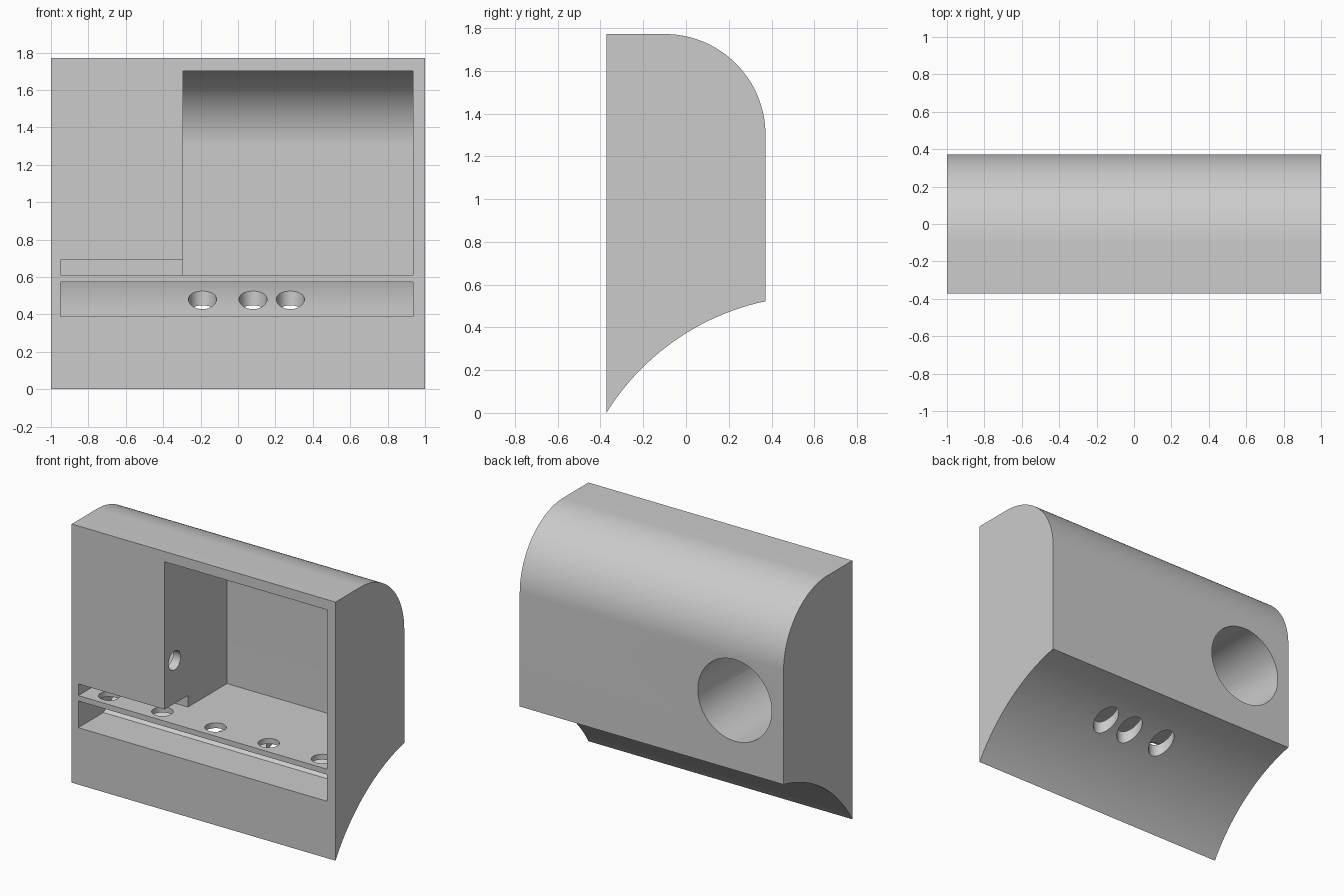
import bpy, bmesh, math
from mathutils import Matrix, Vector

cube = bpy.data.objects.get("Cube")
if cube:
    bpy.data.objects.remove(cube, do_unlink=True)

grey = bpy.data.materials.new("plain_grey")
grey.use_nodes = True
grey.diffuse_color = (0.6, 0.6, 0.6, 1)
grey.node_tree.nodes["Principled BSDF"].inputs["Base Color"].default_value = (0.6, 0.6, 0.6, 1)

FRONT, BACK = -0.372, 0.372
WALL = 0.07
TOP_ARC = (-0.1, 1.3)        # centre of the rounded upper back (y, z)
TOP_RADIUS = BACK + 0.1
LOW_ARC = (0.614, -0.614)    # centre of the hollow underside
LOW_RADIUS = 1.162


def make_object(name, bm):
    bmesh.ops.recalc_face_normals(bm, faces=bm.faces)
    mesh = bpy.data.meshes.new(name)
    bm.to_mesh(mesh)
    bm.free()
    mesh.materials.append(grey)
    obj = bpy.data.objects.new(name, mesh)
    bpy.context.collection.objects.link(obj)
    return obj


def extrude_profile(name, points, x0, x1):
    """Sweep a (y, z) outline from x0 to x1."""
    bm = bmesh.new()
    face = bm.faces.new([bm.verts.new((x0, y, z)) for y, z in points])
    new = bmesh.ops.extrude_face_region(bm, geom=[face])["geom"]
    bmesh.ops.translate(bm, verts=[v for v in new if isinstance(v, bmesh.types.BMVert)],
                        vec=(x1 - x0, 0, 0))
    return make_object(name, bm)


def cylinder(name, centre, radius, length, axis, stretch=1.0):
    bm = bmesh.new()
    bmesh.ops.create_cone(bm, cap_ends=True, segments=48, radius1=radius,
                          radius2=radius, depth=length)
    turn = Vector((0, 0, 1)).rotation_difference(Vector(axis)).to_matrix().to_4x4()
    bm.transform(Matrix.Translation(centre) @ turn @ Matrix.Diagonal((1, stretch, 1, 1)))
    return make_object(name, bm)


def top_curve(radius, steps=32):
    """Quarter round from the back wall up to the top."""
    return [(TOP_ARC[0] + radius * math.cos(a), TOP_ARC[1] + radius * math.sin(a))
            for a in (math.pi / 2 * i / steps for i in range(steps + 1))]


def low_curve(radius, z0, z1, steps=24):
    """Underside arc between two heights, rising towards the back."""
    a0, a1 = (math.pi - math.asin((z - LOW_ARC[1]) / radius) for z in (z0, z1))
    angles = [a0 + (a1 - a0) * i / steps for i in range(steps + 1)]
    return [(LOW_ARC[0] + radius * math.cos(a), LOW_ARC[1] + radius * math.sin(a))
            for a in angles]


def box_outline(y0, y1, z0, z1):
    return [(y0, z0), (y1, z0), (y1, z1), (y0, z1)]


# Main housing
top_z = TOP_ARC[1] + TOP_RADIUS
underside = low_curve(LOW_RADIUS, 0, 0.522)
underside[0], underside[-1] = (FRONT, 0), (BACK, 0.522)
housing = extrude_profile("housing", underside + top_curve(TOP_RADIUS) + [(FRONT, top_z)], -1, 1)

# Open compartment with a rounded inner back
open_y = FRONT - 0.1
inner = top_curve(TOP_RADIUS - WALL)
compartment = [(open_y, 0.61), (BACK - WALL, 0.61)] + inner + [(open_y, inner[-1][1])]
cutters = [extrude_profile("compartment_cutter", compartment, -0.295, 0.935)]

# Shallow shelf slot beside the compartment
cutters.append(extrude_profile("shelf_slot_cutter", box_outline(open_y, -0.12, 0.61, 0.69),
                               -0.95, -0.2))

# Lower chamber whose floor follows the underside
chamber = [(open_y, 0.39)] + low_curve(LOW_RADIUS + WALL, 0.39, 0.573) + [(open_y, 0.573)]
cutters.append(extrude_profile("chamber_cutter", chamber, -0.95, 0.935))

# Large blind bore in the back and the cable hole joining it to the compartment
bore_floor = FRONT + WALL
cutters.append(cylinder("bore_cutter", (-0.63, (bore_floor + 0.5) / 2, 1.0), 0.28,
                        0.5 - bore_floor, (0, 1, 0)))
cutters.append(cylinder("cable_hole_cutter", (-0.36, -0.265, 0.985), 0.065, 0.3, (1, 0, 0)))

# Row of round holes through the shelf
for i in range(5):
    cutters.append(cylinder("shelf_hole_cutter", (-0.79 + 0.403 * i, -0.265, 0.59),
                            0.067, 0.12, (0, 0, 1)))

# Plain oval vents through the underside
for x in (-0.19, 0.08, 0.28):
    cutters.append(cylinder("vent_cutter", (x, 0.05, 0.39), 0.075, 0.34, (0, 0, 1), 1.25))

# Cut everything and tidy up
bpy.ops.object.select_all(action="DESELECT")
bpy.context.view_layer.objects.active = housing
housing.select_set(True)
for cutter in cutters:
    cutter.hide_render = True
    mod = housing.modifiers.new(cutter.name, "BOOLEAN")
    mod.operation = "DIFFERENCE"
    mod.solver = "EXACT"
    mod.object = cutter
    bpy.ops.object.modifier_apply(modifier=mod.name)
    bpy.data.objects.remove(cutter, do_unlink=True)

bpy.ops.object.shade_smooth_by_angle(angle=math.radians(30))
